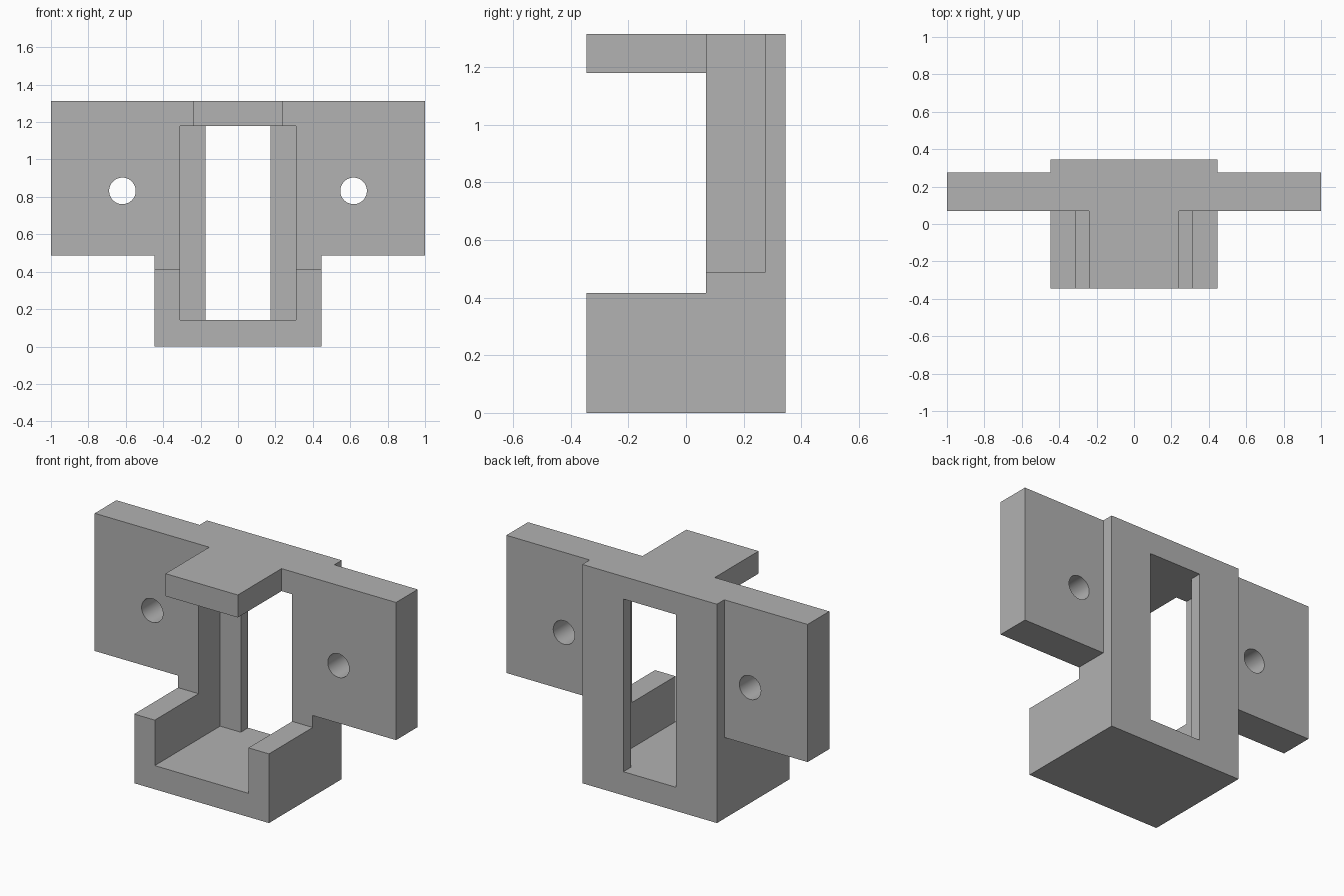
import bpy
import bmesh
from mathutils import Matrix, Vector

if "Cube" in bpy.data.objects:
    bpy.data.objects.remove(bpy.data.objects["Cube"], do_unlink=True)

# Main dimensions
HALF_W, HALF_D, TOP = 0.447, 0.345, 1.313
PLATE_FRONT, PLATE_BACK, PLATE_LOW = 0.07, 0.275, 0.487
CUP_TOP, FLOOR, CEILING = 0.415, 0.142, 1.178
FAR = 2.0

grey = bpy.data.materials.new("plain grey")
grey.use_nodes = True
colour = (0.445, 0.445, 0.445, 1)
grey.diffuse_color = colour
grey.node_tree.nodes["Principled BSDF"].inputs["Base Color"].default_value = colour


def finish(bm, name):
    bmesh.ops.recalc_face_normals(bm, faces=bm.faces)
    mesh = bpy.data.meshes.new(name)
    bm.to_mesh(mesh)
    bm.free()
    mesh.materials.append(grey)
    obj = bpy.data.objects.new(name, mesh)
    bpy.context.collection.objects.link(obj)
    return obj


def box(name, low, high):
    low, high = Vector(low), Vector(high)
    bm = bmesh.new()
    bmesh.ops.create_cube(bm, size=1, matrix=Matrix.Translation((low + high) / 2)
                          @ Matrix.Diagonal((*(high - low), 1)))
    return finish(bm, name)


def side_box(name, side, x0, x1, y0, y1, z0, z1):
    xs = sorted((side * x0, side * x1))
    return box(name, (xs[0], y0, z0), (xs[1], y1, z1))


# Bracket: a C-shaped side profile extruded across the full width
profile = [(-HALF_D, 0), (HALF_D, 0), (HALF_D, TOP), (-HALF_D, TOP),
           (-HALF_D, CEILING), (PLATE_FRONT, CEILING),
           (PLATE_FRONT, CUP_TOP), (-HALF_D, CUP_TOP)]
bm = bmesh.new()
face = bm.faces.new([bm.verts.new((-1, y, z)) for y, z in profile])
ext = bmesh.ops.extrude_face_region(bm, geom=[face])
bmesh.ops.translate(bm, vec=(2, 0, 0),
                    verts=[v for v in ext["geom"] if isinstance(v, bmesh.types.BMVert)])
bracket = finish(bm, "mounting_bracket")

# Channel with a narrower window through the back wall
cutters = [
    box("channel_cutter", (-0.311, -FAR, FLOOR), (0.311, PLATE_BACK, CEILING)),
    box("window_cutter", (-0.174, -FAR, FLOOR), (0.174, FAR, CEILING)),
]

for side in (-1, 1):
    # Trim the sides down to thin mounting wings
    cutters += [
        side_box("wing_front_cutter", side, HALF_W, FAR, -FAR, PLATE_FRONT, -1, FAR),
        side_box("wing_back_cutter", side, HALF_W, FAR, PLATE_BACK, FAR, -1, FAR),
        side_box("wing_under_cutter", side, HALF_W, FAR, -FAR, FAR, -1, PLATE_LOW),
        side_box("top_tab_cutter", side, 0.24, FAR, -FAR, PLATE_FRONT, 1, FAR),
    ]
    # Screw hole
    bm = bmesh.new()
    bmesh.ops.create_cone(bm, cap_ends=True, segments=48, radius1=0.071, radius2=0.071,
                          depth=2, matrix=Matrix.Translation((side * 0.618, 0, 0.832))
                          @ Matrix.Rotation(1.5707963, 4, "X"))
    cutters.append(finish(bm, "screw_hole_cutter"))

bpy.context.view_layer.objects.active = bracket
for cutter in cutters:
    cutter.hide_render = True
    mod = bracket.modifiers.new(cutter.name, "BOOLEAN")
    mod.operation = "DIFFERENCE"
    mod.solver = "EXACT"
    mod.object = cutter
    bpy.ops.object.modifier_apply(modifier=mod.name)
for cutter in cutters:
    bpy.data.objects.remove(cutter, do_unlink=True)

# Smooth hole walls, sharp edges elsewhere
bpy.ops.object.select_all(action="DESELECT")
bracket.select_set(True)
bpy.ops.object.shade_smooth_by_angle(angle=0.52)
